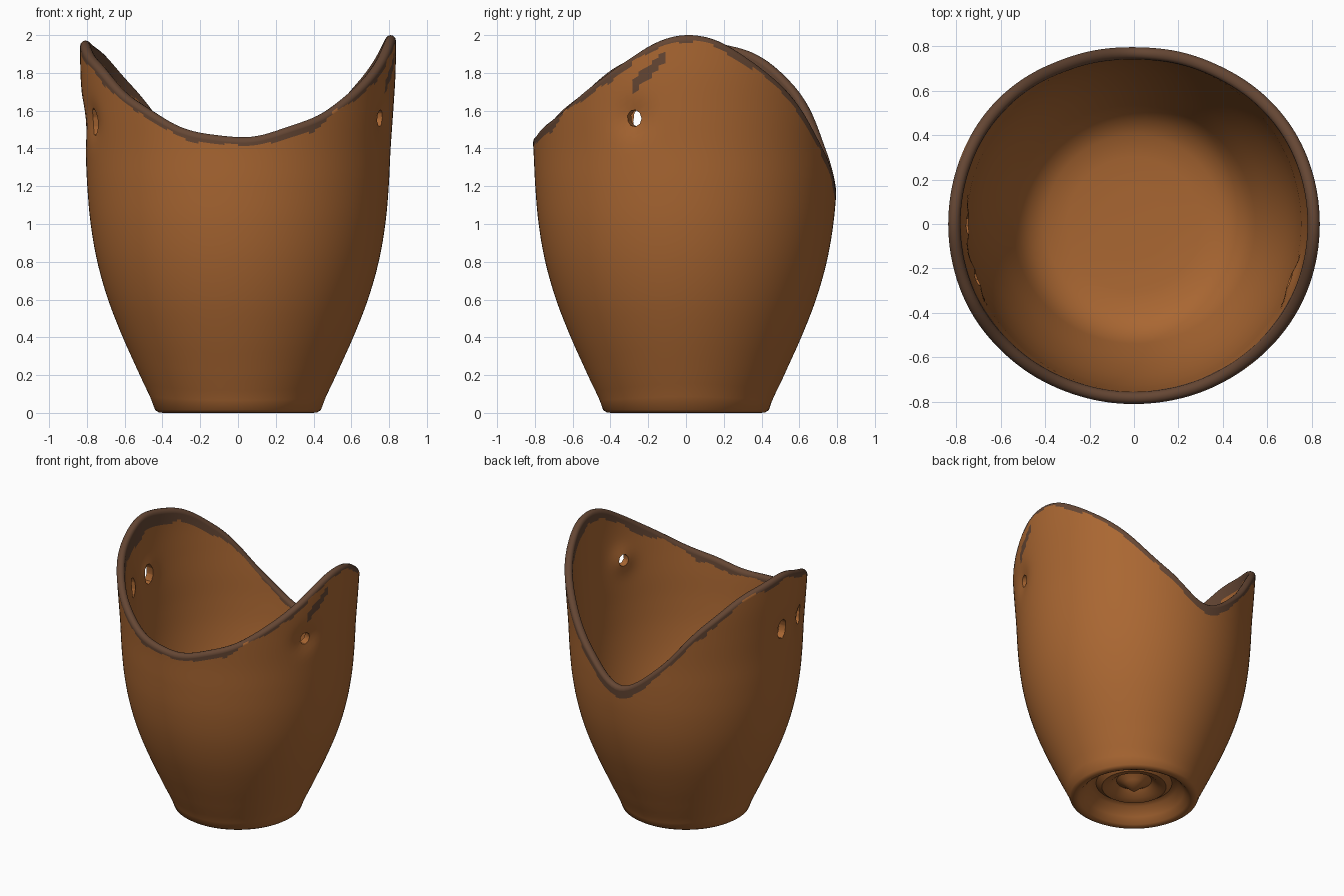
import bpy, bmesh, math
from mathutils import Vector, Matrix, noise

cube = bpy.data.objects.get("Cube")
if cube:
    bpy.data.objects.remove(cube, do_unlink=True)

COLUMNS, ROWS, WALL = 144, 44, 0.055
# Rim height every 22.5 degrees from +x, and wall radius every 0.2 of height
RIM = [2.0, 1.89, 1.66, 1.37, 1.19, 1.41, 1.73, 1.92,
       1.97, 1.86, 1.67, 1.52, 1.46, 1.52, 1.67, 1.87]
RADIUS = [0.435, 0.52, 0.61, 0.688, 0.745, 0.78, 0.798, 0.808, 0.822, 0.834, 0.836]
# Underside and inner floor as (radius, height)
FOOT = [(0.07, 0.11), (0.12, 0.14), (0.17, 0.10), (0.22, 0.09), (0.26, 0.12),
        (0.30, 0.11), (0.34, 0.05), (0.375, 0.01), (0.395, 0.0), (0.42, 0.003)]
FLOOR = [(0.47, 0.255), (0.40, 0.215), (0.3, 0.2), (0.15, 0.195)]
# Cord holes: angle, height, half width, half height
HOLES = [(-20, 1.56, 0.04, 0.045), (180, 1.54, 0.05, 0.075), (199, 1.54, 0.04, 0.075)]


def material(name, color):
    m = bpy.data.materials.new(name)
    m.use_nodes = True
    m.diffuse_color = (*color, 1)
    bsdf = m.node_tree.nodes["Principled BSDF"]
    bsdf.inputs["Base Color"].default_value = (*color, 1)
    bsdf.inputs["Roughness"].default_value = 0.8
    return m


def spline(values, t, closed):
    """Smooth curve through evenly spaced values."""
    n, i = len(values), math.floor(t)
    f = t - i
    pick = lambda k: values[k % n] if closed else values[max(0, min(n - 1, k))]
    a, b, c, d = (pick(i + k) for k in (-1, 0, 1, 2))
    return b + f * (c - a + f * (2*a - 5*b + 4*c - d + f * (3*(b - c) + d - a))) / 2


def rim_height(angle):
    wobble = 0.008 * math.sin(9 * angle) * math.sin(4 * angle)
    return spline(RIM, angle / math.tau * len(RIM), True) + wobble


def wall_radius(z):
    return spline(RADIUS, z / 0.2, False)


def column(angle):
    """Section from the underside, up the outside, over the lip and down inside."""
    half = WALL / 2
    top = rim_height(angle) - half
    ease = [1 - (1 - k / ROWS) ** 1.6 for k in range(ROWS + 1)]
    outer = [(wall_radius(z), z) for z in (0.015 + (top - 0.015) * e for e in ease)]
    inner = [(wall_radius(z) - WALL, z) for z in (0.32 + (top - 0.32) * e for e in reversed(ease))]
    mid = wall_radius(top) - half
    lip = [(mid + half * math.cos(a), top + half * math.sin(a))
           for a in (math.pi * k / 6 for k in range(1, 6))]
    return FOOT + outer + lip + inner + FLOOR


def place(angle, r, z):
    """Point on the wall, pressed inward around each hole."""
    for deg, hz, w, h in HOLES:
        turn = (angle - math.radians(deg) + math.pi) % math.tau - math.pi
        d2 = (turn * 0.8) ** 2 + (z - hz) ** 2
        r -= 0.025 * math.exp(-d2 / 0.008)
    return Vector((r * math.cos(angle), r * math.sin(angle), z))


def is_worn(face):
    """Irregular dark band at the rim, with a streak and drips."""
    c = face.calc_center_median()
    angle = math.atan2(c.y, c.x) % math.tau
    depth = rim_height(angle) - c.z
    inside = math.hypot(c.x, c.y) < wall_radius(c.z) - WALL / 2 - 0.01
    n = noise.noise(c * 5) + 0.5 * noise.noise(c * 14)
    limit = 0.045 + 0.035 * n
    if inside:
        limit += 0.09 * max(0, -math.cos(angle)) ** 4 + 0.05 * max(0, math.cos(angle)) ** 4
    elif math.sin(angle) > 0.7:
        limit += 0.025
    streak = (not inside and c.x > 0 and -0.27 < c.y < -0.1
              and abs(c.z - (1.98 + 0.85 * c.y)) < 0.035 + 0.02 * n)
    return c.z > 1.0 and (depth < limit or streak)


clay = material("terracotta", (0.40, 0.135, 0.032))
worn = material("dark_worn_rim", (0.13, 0.062, 0.034))

# Vessel
bm = bmesh.new()
grid = []
for i in range(COLUMNS):
    angle = math.tau * i / COLUMNS
    grid.append([bm.verts.new(place(angle, r, z)) for r, z in column(angle)])
under = bm.verts.new((0, 0, 0.05))
floor = bm.verts.new((0, 0, 0.195))
for i, a in enumerate(grid):
    b = grid[(i + 1) % COLUMNS]
    bm.faces.new((under, b[0], a[0]))
    bm.faces.new((floor, a[-1], b[-1]))
    for k in range(len(a) - 1):
        bm.faces.new((a[k], b[k], b[k + 1], a[k + 1]))
bmesh.ops.recalc_face_normals(bm, faces=bm.faces)
for f in bm.faces:
    f.material_index = 1 if is_worn(f) else 0
mesh = bpy.data.meshes.new("vessel")
bm.to_mesh(mesh)
bm.free()
mesh.materials.append(clay)
mesh.materials.append(worn)
vessel = bpy.data.objects.new("vessel", mesh)
bpy.context.collection.objects.link(vessel)

# Cord holes, cut along the radius
bm = bmesh.new()
for deg, z, w, h in HOLES:
    a = math.radians(deg)
    spot = Matrix.Translation((0.78 * math.cos(a), 0.78 * math.sin(a), z))
    turn = Matrix.Rotation(a, 4, 'Z') @ Matrix.Diagonal((1, w, h, 1))
    bmesh.ops.create_cone(bm, cap_ends=True, segments=9, radius1=1, radius2=1, depth=0.4,
                          matrix=spot @ turn @ Matrix.Rotation(math.pi / 2, 4, 'Y'))
bmesh.ops.recalc_face_normals(bm, faces=bm.faces)
cut_mesh = bpy.data.meshes.new("hole_cutter")
bm.to_mesh(cut_mesh)
bm.free()
cut_mesh.materials.append(clay)
cutter = bpy.data.objects.new("hole_cutter", cut_mesh)
cutter.hide_render = True
bpy.context.collection.objects.link(cutter)

mod = vessel.modifiers.new("holes", 'BOOLEAN')
mod.operation = 'DIFFERENCE'
mod.solver = 'EXACT'
mod.object = cutter
bpy.ops.object.select_all(action='DESELECT')
vessel.select_set(True)
bpy.context.view_layer.objects.active = vessel
bpy.ops.object.modifier_apply(modifier=mod.name)
bpy.data.objects.remove(cutter, do_unlink=True)
bpy.ops.object.shade_smooth_by_angle(angle=math.radians(45))
